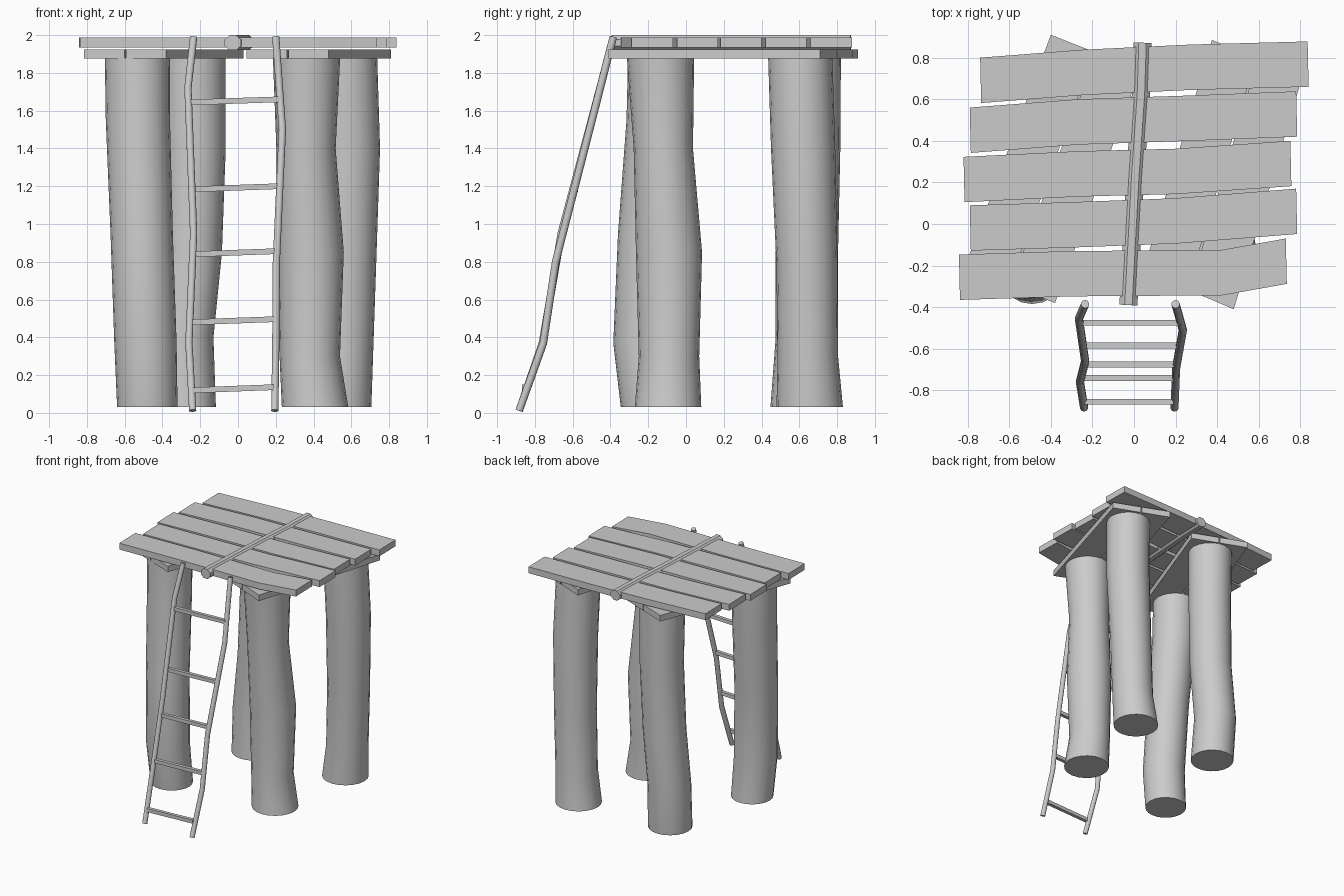
import bpy, bmesh, math
from mathutils import Vector

if "Cube" in bpy.data.objects:
    bpy.data.objects.remove(bpy.data.objects["Cube"])


def finish(name, bm, smooth=False):
    bmesh.ops.recalc_face_normals(bm, faces=bm.faces)
    me = bpy.data.meshes.new(name)
    bm.to_mesh(me)
    bm.free()
    ob = bpy.data.objects.new(name, me)
    bpy.context.collection.objects.link(ob)
    if smooth:
        bpy.ops.object.select_all(action='DESELECT')
        ob.select_set(True)
        bpy.context.view_layer.objects.active = ob
        bpy.ops.object.shade_smooth_by_angle(angle=math.radians(40))
    return ob


def loft(name, rings, smooth=False):
    """Skin a list of equally sized rings and cap both ends."""
    bm = bmesh.new()
    loops = [[bm.verts.new(p) for p in r] for r in rings]
    n = len(loops[0])
    for a, b in zip(loops, loops[1:]):
        for i in range(n):
            j = (i + 1) % n
            bm.faces.new((a[i], a[j], b[j], b[i]))
    bm.faces.new(loops[0])
    bm.faces.new(loops[-1])
    return finish(name, bm, smooth)


def tube(name, path, r, sides, r2=None, smooth=True):
    """Round or oval bar whose rings follow the path direction."""
    pts = [Vector(p) for p in path]
    rings = []
    for i, p in enumerate(pts):
        t = (pts[min(i + 1, len(pts) - 1)] - pts[max(i - 1, 0)]).normalized()
        ref = Vector((0, 0, 1)) if abs(t.z) < 0.7 else Vector((0, 1, 0))
        u = t.cross(ref).normalized()
        v = u.cross(t)
        rings.append([p + u * r * math.cos(a) + v * (r2 or r) * math.sin(a)
                      for a in (2 * math.pi * (k + 0.5) / sides for k in range(sides))])
    return loft(name, rings, smooth)


def log(name, stations, sides=20):
    """Upright crooked log: (x, y, z, radius) stations, level rings."""
    loft(name, [[(x + r * math.cos(2 * math.pi * k / sides),
                  y + r * math.sin(2 * math.pi * k / sides), z)
                 for k in range(sides)] for x, y, z, r in stations], True)


def plank(name, edge, width, z0, z1):
    """Bent board: far edge given as (x, y) points, width towards -y."""
    loft(name, [[(x, y, z0), (x, y, z1), (x + 0.005, y - width, z1),
                 (x + 0.005, y - width, z0)] for x, y in edge])


# Four crooked log legs
log("front_left_leg", [(-.48, -.185, .03, .16), (-.49, -.22, .37, .165),
                       (-.51, -.195, .95, .165), (-.53, -.145, 1.55, .17),
                       (-.533, -.135, 1.88, .172)])
log("front_right_leg", [(.408, -.095, .03, .176), (.38, -.09, .3, .16),
                        (.385, -.09, .85, .175), (.36, -.12, 1.4, .157),
                        (.363, -.135, 1.88, .178)])
log("back_right_leg", [(.53, .655, .03, .176), (.555, .645, .3, .16),
                       (.57, .64, .8, .162), (.582, .62, 1.4, .17),
                       (.567, .605, 1.88, .17)])
log("back_left_leg", [(-.285, .615, .03, .168), (-.295, .64, .4, .165),
                      (-.25, .64, .85, .165), (-.232, .65, 1.4, .167),
                      (-.237, .648, 1.88, .172)])

# Two slanted supports under the deck, each a pair of boards
supports = {"left": ((-.815, -.21), (-.38, -.38), (.03, .74), (-.40, .91)),
            "right": ((.045, -.225), (.48, -.41), (.81, .71), (.375, .885))}
for side, corners in supports.items():
    a, b, c, d = [Vector(p) for p in corners]
    for i, (s, e) in enumerate(((0, .49), (.51, 1))):
        quad = [a.lerp(b, s), a.lerp(b, e), d.lerp(c, e), d.lerp(c, s)]
        loft(f"{side}_support_board_{i + 1}",
             [[(p.x, p.y, z) for p in quad] for z in (1.875, 1.925)])

# Five deck planks
deck = [
    [(-.74, .80), (-.25, .838), (.27, .863), (.835, .878)],
    [(-.79, .56), (-.27, .60), (.27, .618), (.78, .638)],
    [(-.82, .323), (-.27, .35), (.2, .362), (.752, .40)],
    [(-.79, .09), (-.30, .105), (.20, .124), (.78, .17)],
    [(-.842, -.147), (-.30, -.13), (.42, -.125), (.73, -.07)],
]
for i, edge in enumerate(deck):
    plank(f"deck_plank_{i + 1}", edge, .218, 1.935, 1.988)

# Rounded batten sunk into the middle of the deck
tube("deck_batten", [(-.027, -.39, 1.96), (.006, .23, 1.96), (.033, .62, 1.96),
                     (.04, .84, 1.96), (.041, .872, 1.96)], .047, 8, .043, False)

# Ladder rails
tube("ladder_left_rail", [(-.24, -.883, .012), (-.26, -.76, .37), (-.235, -.66, .95),
                          (-.265, -.455, 1.72), (-.235, -.385, 1.99)], .02, 10)
tube("ladder_right_rail", [(.195, -.883, .012), (.2, -.755, .37), (.203, -.69, .8),
                           (.235, -.51, 1.5), (.2, -.385, 1.99)], .02, 10)

# Ladder rungs
for i, (y, z, x0, x1) in enumerate([(-.855, .128, -.235, .19), (-.74, .488, -.245, .195),
                                    (-.675, .848, -.235, .2), (-.585, 1.192, -.24, .215),
                                    (-.475, 1.652, -.255, .225)]):
    h, w = .015, .014
    loft(f"ladder_rung_{i + 1}",
         [[(x, y - w, z + dz - h), (x, y + w, z + dz - h),
           (x, y + w, z + dz + h), (x, y - w, z + dz + h)]
          for x, dz in ((x0, -.008), (x1, .008))])
